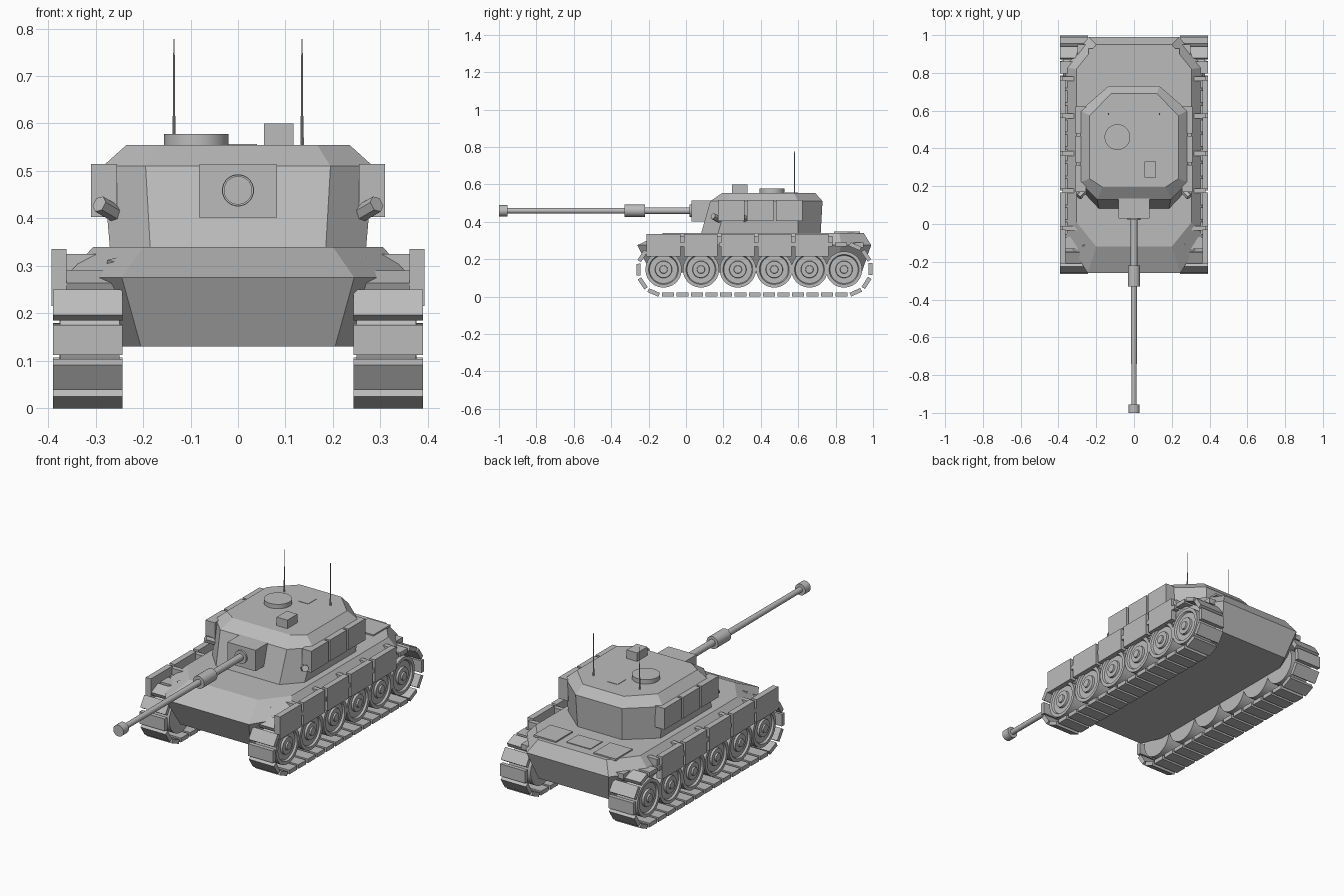
import bpy, bmesh, math
from mathutils import Vector, Matrix

if "Cube" in bpy.data.objects:
    bpy.data.objects.remove(bpy.data.objects["Cube"])

grey = bpy.data.materials.new("plain_grey")
grey.diffuse_color = (0.5, 0.5, 0.5, 1)
grey.use_nodes = True
grey.node_tree.nodes["Principled BSDF"].inputs["Base Color"].default_value = grey.diffuse_color


def finish(name, bm, smooth=False):
    bmesh.ops.recalc_face_normals(bm, faces=bm.faces[:])
    me = bpy.data.meshes.new(name)
    bm.to_mesh(me)
    bm.free()
    me.materials.append(grey)
    ob = bpy.data.objects.new(name, me)
    bpy.context.collection.objects.link(ob)
    if smooth:
        bpy.ops.object.select_all(action='DESELECT')
        ob.select_set(True)
        bpy.context.view_layer.objects.active = ob
        bpy.ops.object.shade_smooth_by_angle(angle=math.radians(30))
    return ob


def box(name, x, y, z):
    """Box from (min, max) ranges."""
    bm = bmesh.new()
    c = [(a[0] + a[1]) / 2 for a in (x, y, z)]
    s = [a[1] - a[0] for a in (x, y, z)]
    bmesh.ops.create_cube(bm, size=1, matrix=Matrix.Translation(c) @ Matrix.Diagonal((*s, 1)))
    return finish(name, bm)


def lathe(name, profile, origin, axis, sides=24, smooth=True):
    """Turn (radius, distance) points about an axis."""
    bm = bmesh.new()
    rot = Vector((0, 0, 1)).rotation_difference(Vector(axis)).to_matrix()
    rings = []
    for r, t in profile:
        ring = []
        for i in range(sides):
            a = 2 * math.pi * (i + 0.5) / sides
            p = Vector((r * math.cos(a), r * math.sin(a), t))
            ring.append(bm.verts.new(rot @ p + Vector(origin)))
        rings.append(ring)
    for lo, hi in zip(rings, rings[1:]):
        for i in range(sides):
            j = (i + 1) % sides
            bm.faces.new((lo[i], lo[j], hi[j], hi[i]))
    bm.faces.new(rings[0])
    bm.faces.new(rings[-1])
    return finish(name, bm, smooth)


def rod(name, r, length, origin, axis, sides=24, smooth=True):
    return lathe(name, [(r, 0), (r, length)], origin, axis, sides, smooth)


def armour(name, levels):
    """Loft stacked chamfered outlines: z, half width, front point, front side y, rear side y, rear point."""
    bm = bmesh.new()
    rings = []
    for z, hw, (fx, fy), fs, rs, (rx, ry) in levels:
        half = [(fx, fy), (hw, fs), (hw, rs), (rx, ry)]
        pts = half + [(-x, y) for x, y in reversed(half)]
        rings.append([bm.verts.new((x, y, z)) for x, y in pts])
    for lo, hi in zip(rings, rings[1:]):
        for i in range(8):
            j = (i + 1) % 8
            bm.faces.new((lo[i], lo[j], hi[j], hi[i]))
    bm.faces.new(rings[0])
    bm.faces.new(rings[-1])
    return finish(name, bm)


# Hull and turret shells
armour("hull", [
    (0.13, 0.28, (0.205, -0.19), -0.01, 0.79, (0.205, 0.94)),
    (0.275, 0.365, (0.245, -0.26), -0.07, 0.83, (0.24, 0.99)),
    (0.34, 0.305, (0.20, -0.12), 0.01, 0.82, (0.20, 0.95))])
armour("turret", [
    (0.335, 0.27, (0.185, 0.08), 0.17, 0.60, (0.13, 0.72)),
    (0.51, 0.285, (0.195, 0.13), 0.22, 0.60, (0.135, 0.73)),
    (0.555, 0.235, (0.167, 0.195), 0.24, 0.575, (0.12, 0.69))])

# Gun mount, barrel with sleeve and muzzle collar
box("gun_mount", (-0.082, 0.082), (0.03, 0.19), (0.402, 0.513))
lathe("gun_barrel", [(0.018, 0), (0.018, 0.25), (0.033, 0.25), (0.033, 0.36), (0.016, 0.36),
                     (0.014, 0.985), (0.030, 0.985), (0.030, 1.03)], (0, 0.03, 0.459), (0, -1, 0))
rod("barrel_collar", 0.034, 0.012, (0, 0.032, 0.459), (0, -1, 0))

# Roof fittings
rod("roof_hatch", 0.068, 0.028, (-0.088, 0.46, 0.55), (0, 0, 1), 32)
box("sight_box", (0.055, 0.117), (0.245, 0.33), (0.55, 0.60))
box("roof_plate", (-0.02, 0.04), (0.53, 0.60), (0.55, 0.557))
for x in (-0.135, 0.135):
    lathe("antenna", [(0.004, 0), (0.004, 0.02), (0.0025, 0.08), (0.0015, 0.228)],
          (x, 0.58, 0.55), (0, 0, 1), 8)

# Rear deck panels
box("deck_panel_centre", (-0.07, 0.07), (0.80, 0.90), (0.335, 0.344))

wheel_y = [-0.12, 0.08, 0.277, 0.472, 0.66, 0.845]
wheel_profile = [(0.015, 0), (0.097, 0), (0.097, 0.125), (0.08, 0.125), (0.075, 0.115),
                 (0.046, 0.115), (0.044, 0.126), (0.022, 0.126), (0.02, 0.134), (0.008, 0.134)]


def track(side):
    """Separate links laid around a stadium-shaped loop."""
    bm = bmesh.new()
    y0, y1, zc, r = wheel_y[0], 0.852, 0.145, 0.134
    straight, arc, count = y1 - y0, math.pi * r, 36
    total = 2 * (straight + arc)
    for i in range(count):
        d = (i + 0.3) * total / count
        if d < straight:
            y, z, a = y0 + d, zc - r, 0
        elif d < straight + arc:
            a = (d - straight) / r
            y, z = y1 + r * math.sin(a), zc - r * math.cos(a)
        elif d < 2 * straight + arc:
            y, z, a = y1 - (d - straight - arc), zc + r, math.pi
        else:
            a = math.pi + (d - 2 * straight - arc) / r
            y, z = y0 + r * math.sin(a), zc - r * math.cos(a)
        m = (Matrix.Translation((side * 0.317, y, z)) @ Matrix.Rotation(a, 4, 'X')
             @ Matrix.Diagonal((0.147, 0.064, 0.022, 1)))
        bmesh.ops.create_cube(bm, size=1, matrix=m)
    finish("track", bm)


for s in (-1, 1):
    def span(a, b):
        return tuple(sorted((s * a, s * b)))

    # Running gear
    track(s)
    for y in wheel_y:
        lathe("road_wheel", wheel_profile, (s * 0.25, y, 0.145), (s, 0, 0), 32)

    # Side skirts with brackets between them
    for i in range(5):
        y = -0.21 + 0.198 * i
        box("side_skirt", span(0.362, 0.393), (y, y + 0.18), (0.215, 0.335))
        box("skirt_bracket", span(0.30, 0.378), (y + 0.175, y + 0.20), (0.275, 0.325))

    # Turret side boxes and angled launchers
    for i in range(3):
        y = 0.17 + 0.155 * i
        box("turret_side_box", span(0.255, 0.31), (y, y + 0.142), (0.403, 0.515))
    for y in (0.185, 0.33):
        rod("smoke_launcher", 0.018, 0.06, (s * 0.255, y, 0.408),
            Vector((s * 0.6, -0.65, 0.35)).normalized(), 6, False)

    # Small hooks on the front slope and raised rear deck panels
    rod("front_hook", 0.014, 0.008, (s * 0.262, -0.115, 0.305), (0, -0.42, 0.9), 3, False)
    panel = box("deck_panel", span(0.11, 0.24), (0.79, 0.93), (0.336, 0.347))
    rear = box("rear_bracket", span(0.24, 0.30), (0.87, 0.95), (0.262, 0.29))
